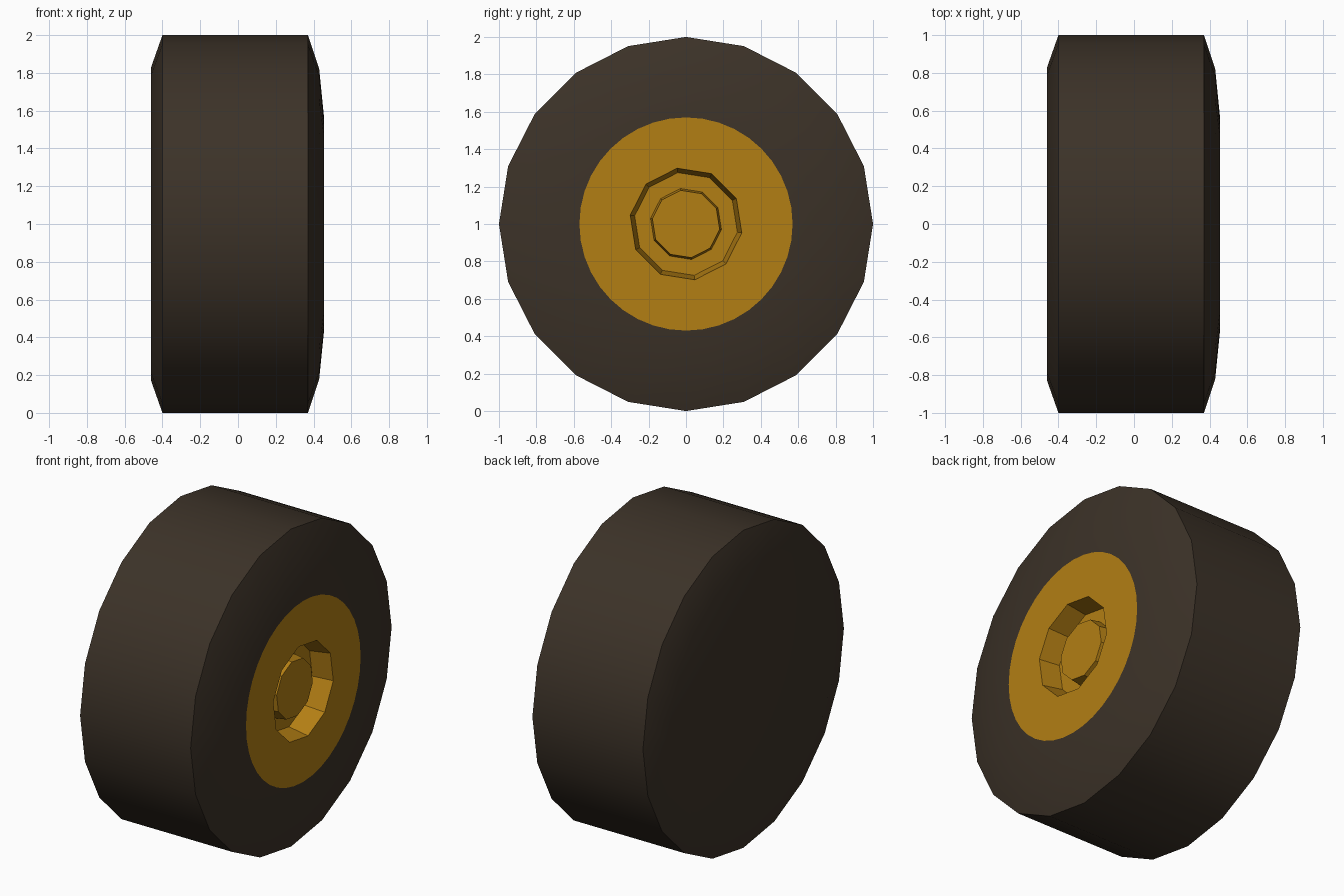
import bpy, bmesh, math

if "Cube" in bpy.data.objects:
    bpy.data.objects.remove(bpy.data.objects["Cube"])

STEPS = 40  # samples round the axle, 9 degrees each


def material(name, rgb):
    m = bpy.data.materials.new(name)
    m.diffuse_color = (*rgb, 1)
    m.use_nodes = True
    m.node_tree.nodes["Principled BSDF"].inputs["Base Color"].default_value = m.diffuse_color
    return m


def ring(bm, x, r, sides, turn=0.0):
    """Regular polygon round the x axis, sampled at STEPS points."""
    half = math.pi / sides
    verts = []
    for i in range(STEPS):
        a = 2 * math.pi * i / STEPS
        t = (a - turn) % (2 * half)
        d = r * math.cos(half) / math.cos(t - half)
        verts.append(bm.verts.new((x, d * math.cos(a), 1 + d * math.sin(a))))
    return verts


def lathe(name, rings, mat, cap_start=False, cap_end=False):
    """Skin a list of (x, radius, sides, turn) rings, ordered from -x to +x outside."""
    bm = bmesh.new()
    loops = [ring(bm, *r) for r in rings]
    for a, b in zip(loops, loops[1:]):
        for i in range(STEPS):
            j = (i + 1) % STEPS
            bm.faces.new((a[i], a[j], b[j], b[i]))
    if cap_start:
        bm.faces.new(loops[0][::-1])
    if cap_end:
        bm.faces.new(loops[-1])
    me = bpy.data.meshes.new(name)
    bm.to_mesh(me)
    bm.free()
    me.materials.append(mat)
    ob = bpy.data.objects.new(name, me)
    bpy.context.collection.objects.link(ob)
    bpy.ops.object.select_all(action='DESELECT')
    ob.select_set(True)
    bpy.context.view_layer.objects.active = ob
    bpy.ops.object.shade_smooth_by_angle(angle=math.radians(30))
    return ob


rubber = material("dark rubber", (0.045, 0.032, 0.021))
gold = material("gold rim", (0.45, 0.21, 0.007))
TURN = math.radians(-9)

# Tyre: closed flat back, tread, sloped outer sidewall up to the round rim
lathe("tyre", [(-0.46, 0.83, 20), (-0.40, 1.0, 20), (0.37, 1.0, 20),
               (0.43, 0.82, 20), (0.455, 0.57, STEPS)], rubber, cap_start=True)

# Rim: flat disc, ten-sided tapered recess, raised hub in the middle
FLOOR = 0.325
lathe("rim", [(0.455, 0.57, STEPS), (0.455, 0.302, 10, TURN),
              (FLOOR, 0.278, 10, TURN), (FLOOR, 0.192, 10, TURN),
              (0.395, 0.182, 10, TURN)], gold, cap_end=True)
